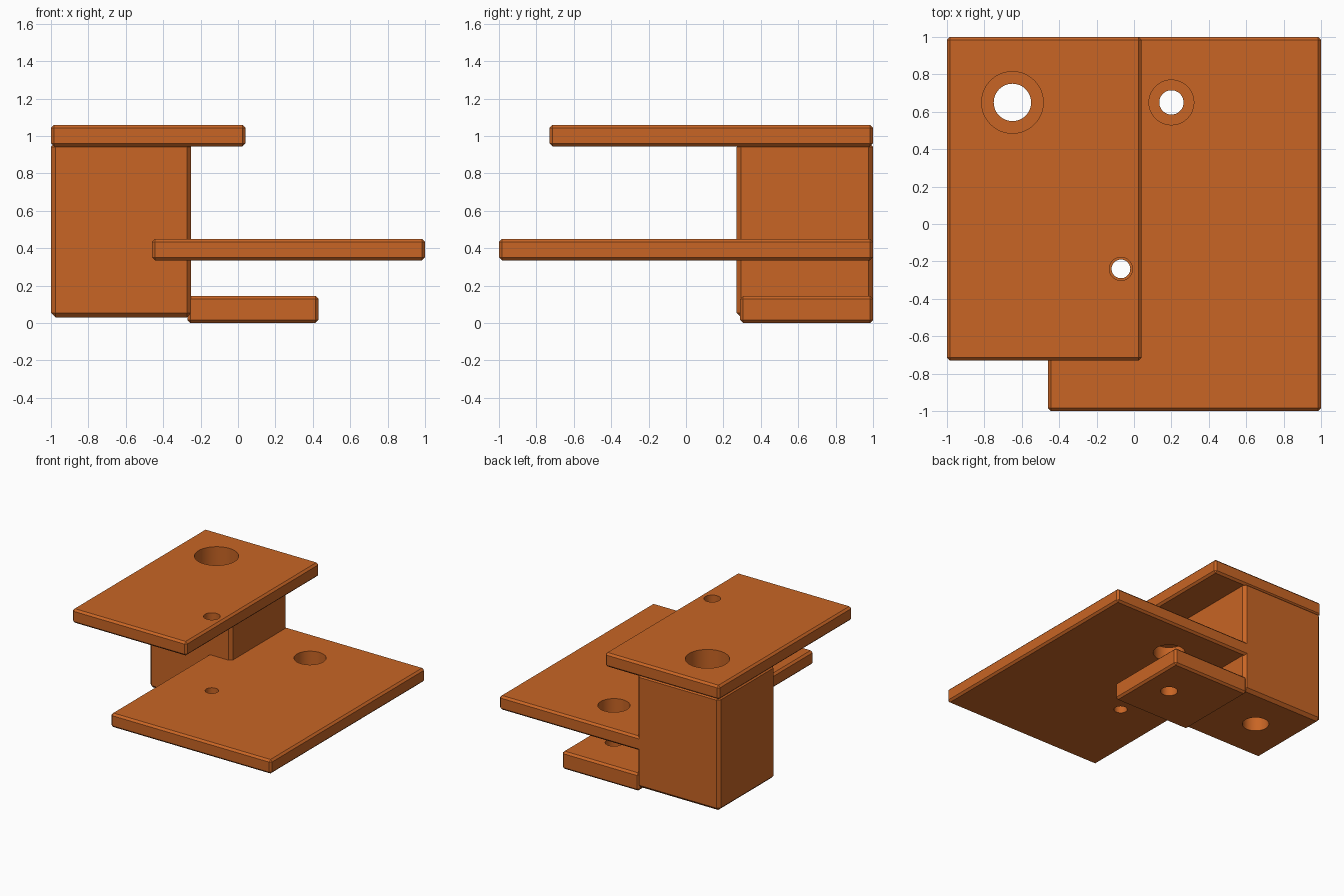
import bpy

if "Cube" in bpy.data.objects:
    bpy.data.objects.remove(bpy.data.objects["Cube"])

orange = bpy.data.materials.new("burnt_orange")
orange.diffuse_color = (0.58, 0.13, 0.018, 1)
orange.use_nodes = True
orange.node_tree.nodes["Principled BSDF"].inputs["Base Color"].default_value = orange.diffuse_color


def apply_all(ob):
    bpy.ops.object.select_all(action='DESELECT')
    ob.select_set(True)
    bpy.context.view_layer.objects.active = ob
    for name in [m.name for m in ob.modifiers]:
        bpy.ops.object.modifier_apply(modifier=name)


def part(name, x, y, z, chamfer, holes):
    """Chamfered box over the given ranges; holes are (x, y, radius, z_low, z_high)."""
    bpy.ops.mesh.primitive_cube_add(
        size=1, location=[(a + b) / 2 for a, b in (x, y, z)])
    ob = bpy.context.object
    ob.name = name
    ob.scale = [b - a for a, b in (x, y, z)]
    bpy.ops.object.transform_apply(location=False, rotation=False, scale=True)
    ob.data.materials.append(orange)
    bevel = ob.modifiers.new("chamfer", 'BEVEL')
    bevel.width = chamfer
    bevel.segments = 1
    cutters = []
    for hx, hy, r, low, high in holes:
        bpy.ops.mesh.primitive_cylinder_add(
            vertices=48, radius=r, depth=high - low,
            location=(hx, hy, (low + high) / 2))
        cutter = bpy.context.object
        cutter.name = "hole_cutter"
        cutter.hide_render = True
        cutter.data.materials.append(orange)
        cut = ob.modifiers.new("hole", 'BOOLEAN')
        cut.operation = 'DIFFERENCE'
        cut.solver = 'EXACT'
        cut.object = cutter
        cutters.append(cutter)
    apply_all(ob)
    for cutter in cutters:
        bpy.data.objects.remove(cutter)
    bpy.ops.object.shade_smooth_by_angle(angle=0.5)
    return ob


# Upper plate with a large and a small hole
part("top_plate", (-1, 0.04), (-0.73, 1), (0.945, 1.06), 0.016,
     [(-0.65, 0.65, 0.165, 0.5, 1.5), (-0.07, -0.24, 0.062, 0.5, 1.5)])

# Upright block, counterbored through its height
part("support_block", (-1, -0.25), (0.27, 1), (0.03, 0.965), 0.024,
     [(-0.65, 0.65, 0.10, -0.5, 1.5), (-0.65, 0.65, 0.165, 0.15, 1.4)])

# Wide middle plate running into the block
part("middle_plate", (-0.46, 1), (-1, 1), (0.335, 0.45), 0.016,
     [(0.2, 0.65, 0.12, 0, 1), (-0.07, -0.24, 0.05, 0, 1)])

# Small foot plate beside the block
part("foot_plate", (-0.27, 0.43), (0.29, 1), (0, 0.145), 0.016,
     [(0.2, 0.65, 0.065, -0.5, 0.5)])
